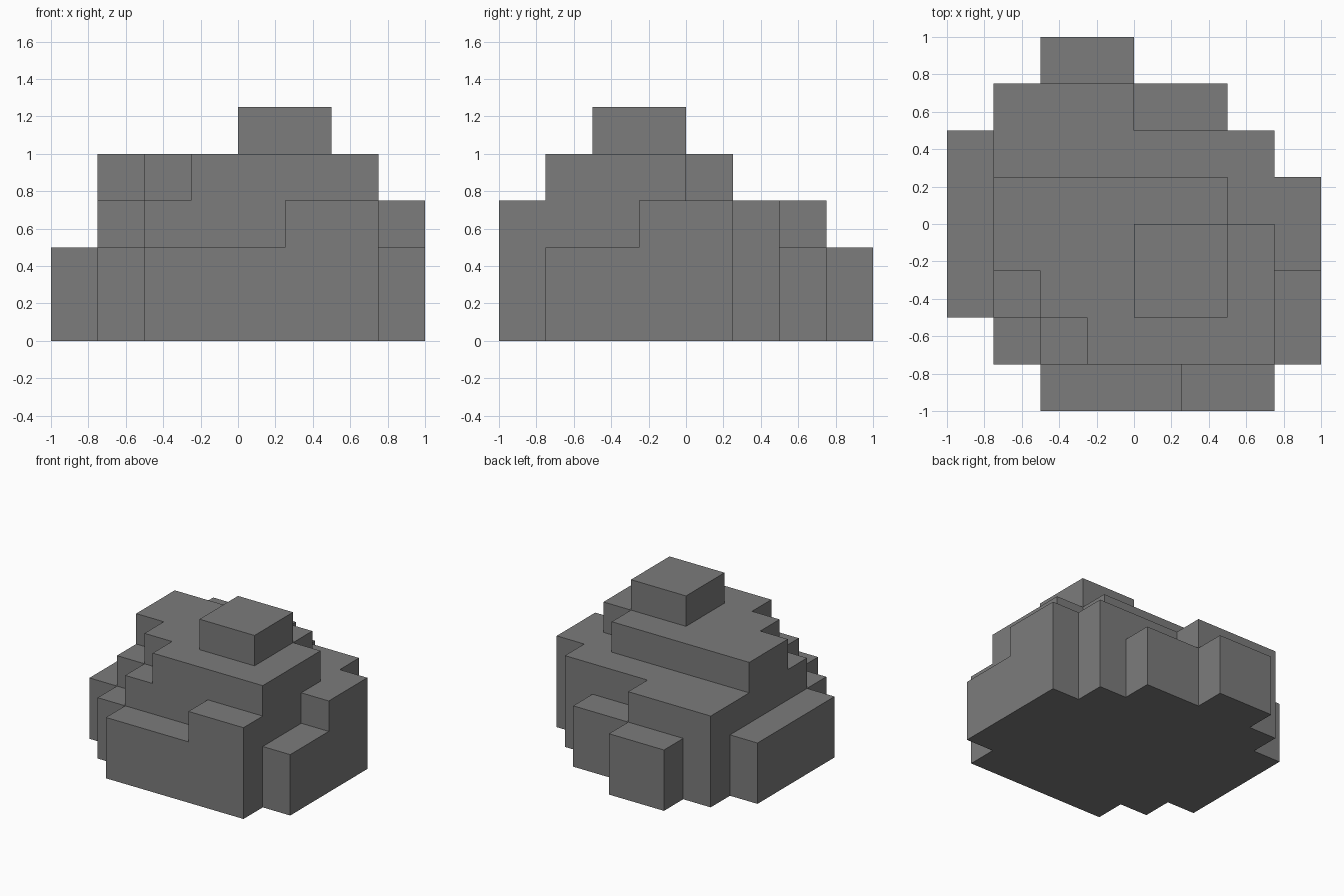
import bpy
import bmesh
from mathutils import Vector

default = bpy.data.objects.get("Cube")
if default:
    bpy.data.objects.remove(default, do_unlink=True)

CELL = 0.25

# Height of each column in blocks; rows run back to front, columns along +x
HEIGHTS = [
    "..22....",
    ".33322..",
    "2333333.",
    "24444433",
    "24445543",
    "23445542",
    ".2344442",
    "..22233.",
]
SIZE = len(HEIGHTS)

# Stone colour
stone = bpy.data.materials.new("stone grey")
stone.use_nodes = True
stone.diffuse_color = (0.2, 0.2, 0.2, 1.0)
shader = stone.node_tree.nodes["Principled BSDF"]
shader.inputs["Base Color"].default_value = stone.diffuse_color
shader.inputs["Roughness"].default_value = 0.9


def height(column, row):
    """Number of blocks stacked at a grid position, zero outside."""
    if not (0 <= column < SIZE and 0 <= row < SIZE):
        return 0
    mark = HEIGHTS[SIZE - 1 - row][column]
    return 0 if mark == "." else int(mark)


def add_square(bm, centre, normal):
    """Add one cell-sized face looking along the normal."""
    across = Vector((normal.y, normal.z, normal.x)) / 2
    upward = normal.cross(across)
    corners = [centre - across - upward, centre + across - upward,
               centre + across + upward, centre - across + upward]
    shift = Vector((SIZE / 2, SIZE / 2, 0))
    bm.faces.new([bm.verts.new((corner - shift) * CELL) for corner in corners])


# Stepped boulder: only the outer skin of the stacked blocks
bm = bmesh.new()
up = Vector((0, 0, 1))
sides = [(1, 0), (-1, 0), (0, 1), (0, -1)]
for row in range(SIZE):
    for column in range(SIZE):
        top = height(column, row)
        if not top:
            continue
        base = Vector((column + 0.5, row + 0.5, 0))
        add_square(bm, base + up * top, up)
        add_square(bm, base, -up)
        for dx, dy in sides:
            outward = Vector((dx, dy, 0))
            for level in range(height(column + dx, row + dy), top):
                add_square(bm, base + outward / 2 + up * (level + 0.5), outward)

# Weld the skin into one closed surface
bmesh.ops.remove_doubles(bm, verts=bm.verts, dist=0.001)
bmesh.ops.recalc_face_normals(bm, faces=bm.faces)
mesh = bpy.data.meshes.new("stepped_boulder")
bm.to_mesh(mesh)
bm.free()
mesh.materials.append(stone)
boulder = bpy.data.objects.new("stepped_boulder", mesh)
bpy.context.collection.objects.link(boulder)
